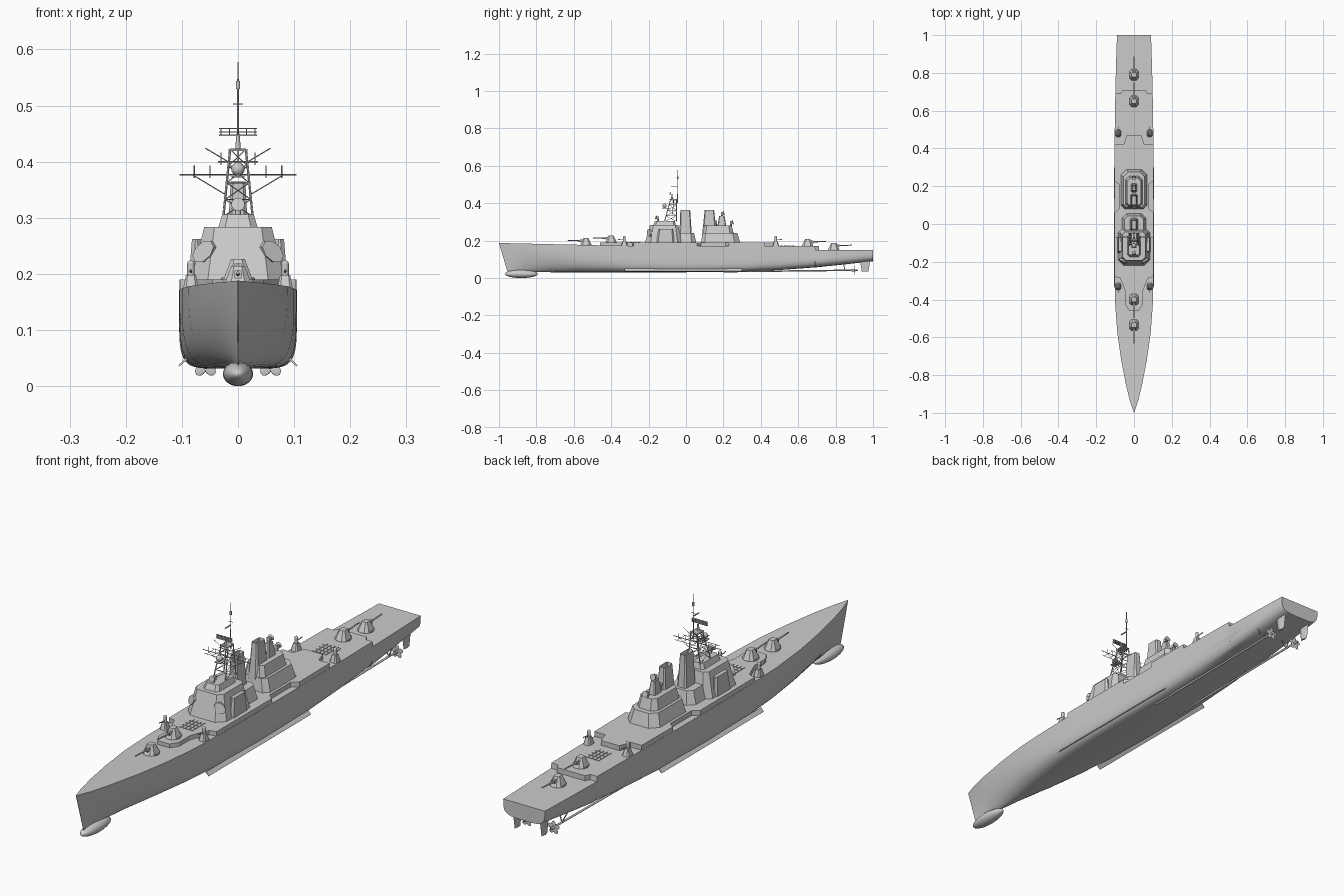
import bpy, bmesh, math
from mathutils import Vector

if "Cube" in bpy.data.objects:
    bpy.data.objects.remove(bpy.data.objects["Cube"])


def make(name, verts, faces, smooth=None):
    me = bpy.data.meshes.new(name)
    me.from_pydata(verts, [], faces)
    bm = bmesh.new()
    bm.from_mesh(me)
    bmesh.ops.remove_doubles(bm, verts=bm.verts, dist=1e-5)
    bmesh.ops.recalc_face_normals(bm, faces=bm.faces)
    bm.to_mesh(me)
    bm.free()
    ob = bpy.data.objects.new(name, me)
    bpy.context.collection.objects.link(ob)
    if smooth:
        smooth_by_angle(ob, smooth)
    return ob


def smooth_by_angle(ob, deg=35):
    bpy.ops.object.select_all(action='DESELECT')
    bpy.context.view_layer.objects.active = ob
    ob.select_set(True)
    bpy.ops.object.shade_smooth_by_angle(angle=math.radians(deg))


def loft(name, rings, smooth=None):
    """Skin a list of equal-length closed rings and cap both ends."""
    n = len(rings[0])
    faces = [(r*n+i, r*n+(i+1) % n, (r+1)*n+(i+1) % n, (r+1)*n+i)
             for r in range(len(rings)-1) for i in range(n)]
    faces += [tuple(range(n)), tuple((len(rings)-1)*n+i for i in range(n))]
    return make(name, [p for r in rings for p in r], faces, smooth)


def octagon(y0, y1, w, cf, cb, z, cx=0):
    h = [(w-cf, y0), (w, y0+cf), (w, y1-cb), (w-cb, y1)]
    return [(cx+x, y, z) for x, y in h] + [(cx-x, y, z) for x, y in reversed(h)]


def tier(name, bottom, top, z0, z1, cx=0):
    return loft(name, [octagon(*bottom, z0, cx), octagon(*top, z1, cx)])


def slab(name, half, z0, z1):
    pts = half + [(-x, y) for x, y in reversed(half)]
    return loft(name, [[(x, y, z) for x, y in pts] for z in (z0, z1)])


def box(name, c, s):
    h = [v/2 for v in s]
    return loft(name, [[(c[0]+a*h[0], c[1]+b*h[1], c[2]+k*h[2])
                        for a, b in ((-1, -1), (1, -1), (1, 1), (-1, 1))] for k in (-1, 1)])


def rod(name, a, b, r, r2=None, n=6):
    a, b = Vector(a), Vector(b)
    q = (b-a).to_track_quat('Z', 'Y')
    ring = lambda p, rr: [tuple(p + q @ Vector((rr*math.cos(t*math.tau/n), rr*math.sin(t*math.tau/n), 0)))
                          for t in range(n)]
    return loft(name, [ring(a, r), ring(b, r if r2 is None else r2)], 50)


def ball(name, c, s, rot=(0, 0, 0)):
    bpy.ops.mesh.primitive_uv_sphere_add(segments=20, ring_count=12, radius=1, location=c, rotation=rot)
    ob = bpy.context.object
    ob.name, ob.scale = name, s
    smooth_by_angle(ob)


# Hull: stations of y, half beam, deck z, keel z, section fullness, stem rake
stations = [(-1.0, .001, .188, .035, 1.3, .045), (-.94, .021, .186, .033, 1.35, .035),
            (-.85, .043, .184, .032, 1.6, .015), (-.72, .068, .181, .031, 2.1, 0),
            (-.58, .088, .178, .031, 2.9, 0), (-.42, .1, .174, .031, 4, 0),
            (-.25, .104, .172, .031, 5.5, 0), (0, .105, .171, .031, 6.5, 0),
            (.3, .104, .171, .034, 6, 0), (.5, .102, .171, .043, 5.5, 0),
            (.69, .099, .171, .057, 5, 0), (.692, .099, .151, .057, 5, 0),
            (.85, .095, .151, .073, 4.5, 0), (1.0, .09, .151, .09, 4, 0)]
rings = []
for y, b, zd, zk, n, rake in stations:
    half = []
    for i in range(13):
        a = i/12*math.pi/2
        f = 1 - max(math.cos(a), 0)**(2/n)
        half.append((b*math.sin(a)**(2/n), y+rake*(1-f), zk+(zd-zk)*f))
    rings.append(half + [(-x, yy, z) for x, yy, z in reversed(half[1:])])
loft('hull', rings, 30)
ball('bow_bulb', (0, -.88, .022), (.027, .088, .022))

# Raised main deck with gun platform, side boat bays and notched ends
slab('raised_deck', [(.025, -.46), (.045, -.43), (.045, -.36), (.062, -.315), (.075, -.285), (.103, -.28),
                     (.104, .06), (.08, .08), (.08, .21), (.104, .23), (.102, .42), (.055, .42), (.04, .468)],
     .165, .19)
slab('quarterdeck_step', [(.098, .66), (.098, .68), (.075, .68), (.06, .71)], .14, .171)

# Underwater gear on both sides
for s in (-1, 1):
    x = .058*s
    loft('bilge_keel', [[(s*.09, y, .048), (s*.094, y, .05), (s*.106, y, .037), (s*.104, y, .035)]
                        for y in (-.33, .3)])
    rod('propeller_shaft', (x, .2, .034), (x, .915, .042), .004, n=10)
    rod('propeller_hub', (x, .885, .041), (x, .92, .041), .007, .003, n=12)
    for k in range(5):
        t = k*math.tau/5
        ball('propeller_blade', (x+.014*math.sin(t), .9, .041+.014*math.cos(t)), (.009, .002, .012), (0, t, 0))
    rod('shaft_bracket', (x, .85, .041), (x-.02*s, .84, .085), .0025)
    rod('shaft_bracket', (x, .85, .041), (x+.02*s, .84, .085), .0025)
    loft('rudder', [[(x, y0, z), (x+.004, y0+.015, z), (x, y1, z), (x-.004, y0+.015, z)]
                    for z, y0, y1 in ((.034, .94, .975), (.095, .93, .985))])


# Main guns
def main_gun(y, z, d):
    rod('gun_ring', (0, y, z-.004), (0, y, z+.004), .029, n=20)
    tier('gun_house', (y-.03, y+.03, .025, .012, .012), (y-.013, y+.013, .012, .005, .005), z+.003, z+.037)
    box('gun_mantlet', (0, y+d*.02, z+.022), (.012, .022, .014))
    rod('gun_barrel', (0, y+d*.02, z+.022), (0, y+d*.098, z+.025), .0035, .0025, n=10)


for y, z, d in ((-.535, .177, -1), (-.4, .19, -1), (.65, .171, 1), (.79, .151, 1)):
    main_gun(y, z, d)

# Close defence guns
for s in (-1, 1):
    for y, d in ((-.33, -1), (.48, 1)):
        x = .084*s
        tier('small_gun_base', (y-.02, y+.02, .015, .006, .006), (y-.01, y+.01, .009, .003, .003), .168, .198, x)
        rod('small_gun_drum', (x, y, .195), (x, y, .218), .0065, n=12)
        ball('small_gun_dome', (x, y, .218), (.0065, .0065, .0065))
        rod('small_gun_barrel', (x, y, .203), (x, y+d*.035, .207), .002)

# Vertical launch cell hatches
for y0, z in ((-.315, .19), (.51, .171)):
    for i in range(4):
        for x in (-.024, -.008, .008, .024):
            box('launch_hatch', (x, y0+i*.021, z+.0008), (.012, .016, .0025))

# Forward superstructure and bridge
tier('bridge_block', (-.22, -.02, .084, .03, .025), (-.192, -.042, .06, .018, .015), .188, .284)
tier('funnel_base', (-.1, .055, .065, .02, .025), (-.1, .043, .05, .02, .018), .188, .24)
tier('bridge_top', (-.175, -.055, .035, .012, .01), (-.165, -.06, .028, .01, .008), .283, .306)
for s in (-1, 1):
    tier('bridge_wing', (-.16, -.06, .014, .01, .01), (-.145, -.07, .008, .006, .006), .188, .262, s*.074)
    ring = lambda k: [(s*(.06+k*.004+.017*math.cos(t*math.tau/8+.39)-.008*math.sin(t*math.tau/8+.39)),
                       -.197-k*.006+.01*math.cos(t*math.tau/8+.39),
                       .24+.02*math.sin(t*math.tau/8+.39)) for t in range(8)]
    loft('radar_panel', [ring(-1), ring(.6)])

# Aft superstructure
tier('aft_house', (.08, .29, .07, .02, .03), (.088, .275, .056, .017, .025), .188, .24)
tier('aft_house_upper', (.09, .255, .045, .015, .02), (.1, .243, .036, .012, .015), .239, .282)
tier('aft_pedestal', (.168, .215, .016, .005, .005), (.178, .206, .009, .003, .003), .281, .333)

# Funnels with dark-rimmed open tops
for y0, y1, t0, t1 in ((-.036, .032, -.03, .022), (.085, .165, .1, .15)):
    f = tier('funnel', (y0, y1, .021, .007, .007), (t0, t1, .013, .004, .004), .22, .365)
    bm = bmesh.new()
    bm.from_mesh(f.data)
    cap = max(bm.faces, key=lambda p: p.calc_center_median().z)
    bmesh.ops.inset_region(bm, faces=[cap], thickness=.003)
    bmesh.ops.translate(bm, verts=cap.verts, vec=(0, 0, -.015))
    bm.to_mesh(f.data)
    bm.free()


# Fire control directors
def director(y, z, d, foot):
    rod('director_post', (0, y, foot), (0, y, z), .005, n=10)
    box('director_body', (0, y, z), (.014, .012, .014))
    rod('director_dish', (0, y+d*.005, z), (0, y+d*.013, z+.002), .005, .012, n=20)


director(-.15, .322, -1, .3)
director(.192, .345, 1, .32)
director(.24, .297, 1, .27)
director(-.53 + .69, .3, -1, .27)

# Lattice mast
legs = [((sx*.026, -.115, .303), (sx*.014, -.082, .422)) for sx in (-1, 1)]
legs += [((sx*.026, -.05, .303), (sx*.014, -.05, .422)) for sx in (1, -1)]
order = [legs[0], legs[1], legs[2], legs[3]]
at = lambda leg, t: Vector(leg[0]).lerp(Vector(leg[1]), t)
for i, leg in enumerate(order):
    nxt = order[(i+1) % 4]
    rod('mast_leg', leg[0], leg[1], .0022)
    for k in range(4):
        rod('mast_brace', at(leg, k/4), at(nxt, (k+1)/4), .001, n=4)
        rod('mast_ring', at(leg, (k+1)/4), at(nxt, (k+1)/4), .0012, n=4)
box('mast_platform', (0, -.068, .421), (.034, .04, .003))
box('dome_platform', (0, -.108, .373), (.024, .04, .003))
ball('radar_dome', (0, -.115, .387), (.012, .012, .012))

# Yards with signal antennas
for s in (-1, 1):
    rod('lower_yard', (0, -.07, .377), (s*.104, -.07, .377), .0013)
    rod('lower_yard_strut', (s*.02, -.07, .34), (s*.08, -.07, .376), .001, n=4)
    rod('upper_yard', (0, -.065, .4), (s*.036, -.065, .4), .0013)
    rod('upper_yard_arm', (s*.014, -.065, .398), (s*.058, -.065, .424), .001, n=4)
    for x, z in ((.05, .377), (.078, .377), (.03, .4)):
        rod('whip_antenna', (s*x, -.068, z-.006), (s*x, -.068, z+.016), .001, n=4)
for y in (-.095, -.045):
    rod('yard_rail', (-.08, y, .377), (.08, y, .377), .001, n=4)
for x in (-.07, -.045, .045, .07):
    rod('yard_crossbar', (x, -.095, .377), (x, -.045, .377), .001, n=4)

# Search radar and top pole
rod('radar_post', (0, -.075, .42), (0, -.075, .45), .005, .003, n=10)
for z in (.447, .453, .459):
    box('search_radar_bar', (0, -.085, z), (.068, .006, .0022))
for x in (-.03, -.015, 0, .015, .03):
    box('search_radar_rib', (x, -.082, .453), (.002, .004, .014))
rod('top_pole', (0, -.045, .40), (0, -.045, .578), .002, .0012, n=8)
rod('top_pole_sensor', (0, -.045, .53), (0, -.045, .544), .004, n=10)
rod('top_pole_yard', (-.009, -.045, .503), (.009, -.045, .503), .001)
box('top_pole_bracket', (0, -.062, .49), (.004, .034, .003))
